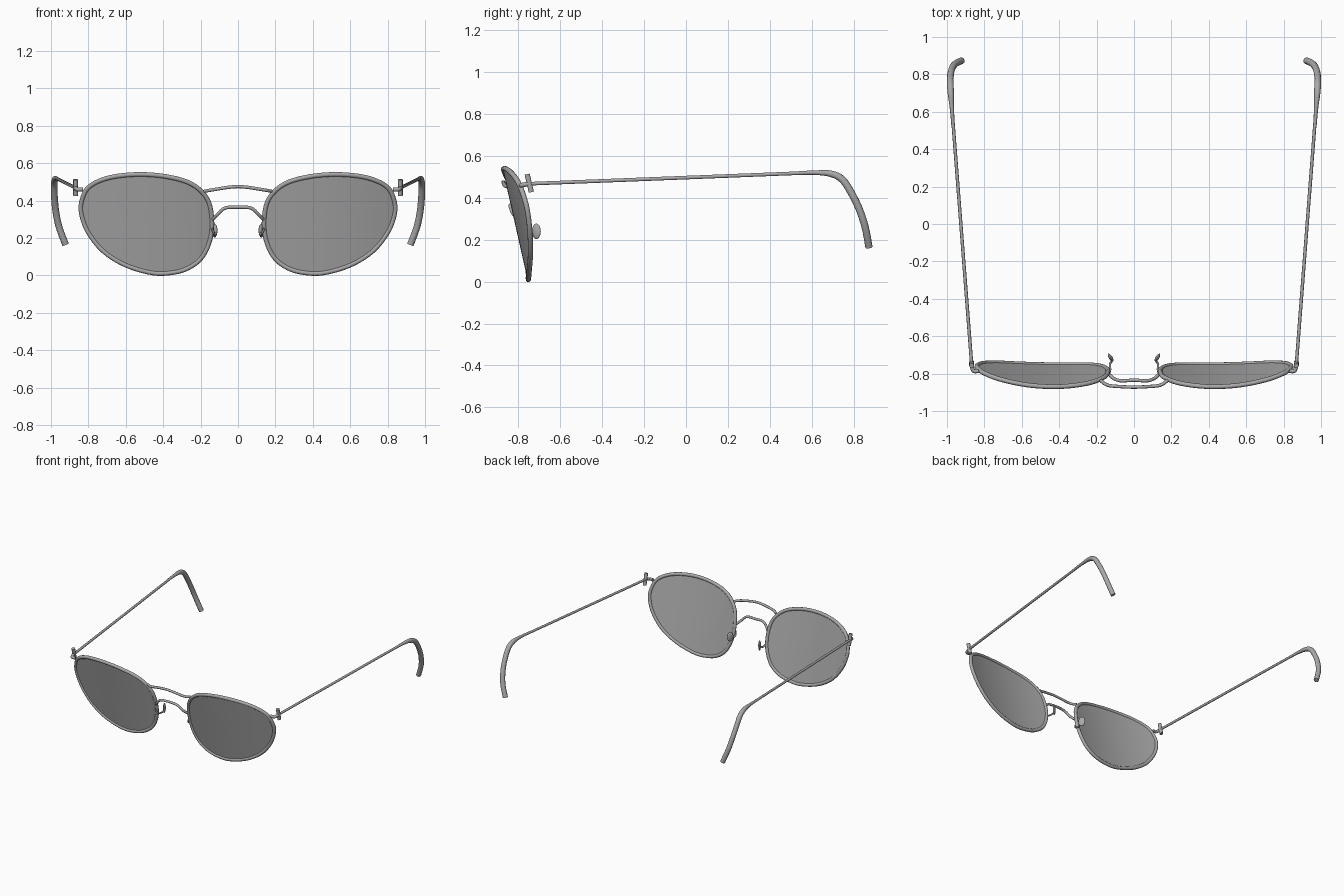
import bpy, bmesh, math
from mathutils import Vector, Matrix

cube = bpy.data.objects.get("Cube")
if cube:
    bpy.data.objects.remove(cube, do_unlink=True)


def material(name, value):
    m = bpy.data.materials.new(name)
    m.use_nodes = True
    colour = (value, value, value, 1)
    m.diffuse_color = colour
    m.node_tree.nodes["Principled BSDF"].inputs["Base Color"].default_value = colour
    return m


GREY = material("neutral grey", 0.4)


def smooth_path(points, steps, cyclic=False):
    """Smooth curve through the points (any dimension)."""
    pts = [Vector(p) for p in points]
    n = len(pts)
    get = (lambda i: pts[i % n]) if cyclic else (lambda i: pts[max(0, min(n - 1, i))])
    out = []
    for i in range(n if cyclic else n - 1):
        a, b, c, d = (get(i + k) for k in (-1, 0, 1, 2))
        for s in range(steps):
            t = s / steps
            out.append(0.5 * (2 * b + (c - a) * t + (2 * a - 5 * b + 4 * c - d) * t ** 2
                              + (3 * b - a - 3 * c + d) * t ** 3))
    return out if cyclic else out + [pts[-1]]


def finish(obj):
    obj.data.materials.clear()
    obj.data.materials.append(GREY)
    bpy.ops.object.select_all(action="DESELECT")
    obj.select_set(True)
    bpy.context.view_layer.objects.active = obj
    bpy.ops.object.convert(target="MESH")
    bpy.ops.object.shade_smooth_by_angle(angle=math.radians(40))


def tube(name, points, steps=6, cyclic=False):
    """Round wire through points given as x, y, z, radius."""
    path = smooth_path(points, steps, cyclic)
    curve = bpy.data.curves.new(name, "CURVE")
    curve.dimensions = "3D"
    curve.bevel_depth = 1
    curve.bevel_resolution = 3
    curve.use_fill_caps = True
    spline = curve.splines.new("POLY")
    spline.points.add(len(path) - 1)
    spline.use_cyclic_u = cyclic
    for p, v in zip(spline.points, path):
        p.co = (v[0], v[1], v[2], 1)
        p.radius = v[3]
    obj = bpy.data.objects.new(name, curve)
    bpy.context.collection.objects.link(obj)
    finish(obj)


def mesh_object(name, bm):
    bmesh.ops.recalc_face_normals(bm, faces=bm.faces)
    mesh = bpy.data.meshes.new(name)
    bm.to_mesh(mesh)
    bm.free()
    obj = bpy.data.objects.new(name, mesh)
    bpy.context.collection.objects.link(obj)
    return obj


def lens_y(x, z):
    """Tilted, wrapped surface that lens and rim both follow."""
    return -0.75 - 0.225 * z + 0.36 * (abs(x) - 0.4) ** 2


# Outline of one lens seen from the front
OUTLINE = [(0.14, 0.30), (0.165, 0.41), (0.25, 0.49), (0.39, 0.53), (0.55, 0.54),
           (0.70, 0.52), (0.80, 0.47), (0.837, 0.39), (0.835, 0.32), (0.80, 0.23),
           (0.72, 0.13), (0.60, 0.055), (0.46, 0.014), (0.36, 0.014), (0.27, 0.038),
           (0.195, 0.095), (0.15, 0.19)]


def lens(name, s):
    ring = smooth_path(OUTLINE, 5, True)
    centre = Vector((0.46, 0.29))
    bm = bmesh.new()
    rows = []
    for k in range(1, 9):
        row = []
        for p in ring:
            x, z = centre.lerp(p, k / 8)
            row.append(bm.verts.new((s * x, lens_y(x, z), z)))
        rows.append(row)
    mid = bm.verts.new((s * centre.x, lens_y(*centre), centre.y))
    n = len(ring)
    for i in range(n):
        j = (i + 1) % n
        bm.faces.new((mid, rows[0][i], rows[0][j]))
        for a, b in zip(rows, rows[1:]):
            bm.faces.new((a[i], b[i], b[j], a[j]))
    obj = mesh_object(name, bm)
    solid = obj.modifiers.new("thickness", "SOLIDIFY")
    solid.thickness = 0.008
    solid.offset = 0
    finish(obj)


def nose_pad(name, s):
    bm = bmesh.new()
    bmesh.ops.create_uvsphere(bm, u_segments=20, v_segments=12, radius=1)
    bm.transform(Matrix.Translation((s * 0.125, -0.714, 0.24))
                 @ Matrix.Rotation(s * math.radians(-32), 4, "Z")
                 @ Matrix.Diagonal((0.010, 0.024, 0.037, 1)))
    finish(mesh_object(name, bm))


for side, s in (("left", 1), ("right", -1)):
    # Lens with its wire rim
    lens(side + "_lens", s)
    tube(side + "_rim", [(s * x, lens_y(x, z), z, 0.0125) for x, z in OUTLINE], 5, True)

    # Nose pad on a bent wire
    tube(side + "_pad_arm", [(s * x, y, z, 0.006) for x, y, z in (
        (0.14, -0.80, 0.25), (0.128, -0.785, 0.225), (0.128, -0.75, 0.215),
        (0.118, -0.73, 0.225), (0.125, -0.716, 0.24))])
    nose_pad(side + "_nose_pad", s)

    # Hinge: short lug and upright barrel
    tube(side + "_hinge_lug", [(s * x, y, z, 0.011) for x, y, z in (
        (0.83, -0.785, 0.46), (0.858, -0.785, 0.46), (0.87, -0.75, 0.467))])
    tube(side + "_hinge_barrel", [(s * 0.868, -0.758, 0.513, 0.013),
                                  (s * 0.868, -0.738, 0.427, 0.013)], 1)

    # Slim temple and thicker curved ear tip
    tube(side + "_temple", [(s * 0.868, -0.75, 0.467, 0.009),
                            (s * 0.972, 0.60, 0.52, 0.009)], 1)
    tube(side + "_ear_tip", [(s * x, y, z, r) for x, y, z, r in (
        (0.967, 0.52, 0.517, 0.009), (0.973, 0.61, 0.52, 0.011),
        (0.979, 0.69, 0.515, 0.016), (0.982, 0.745, 0.488, 0.018),
        (0.982, 0.785, 0.43, 0.018), (0.975, 0.825, 0.35, 0.018),
        (0.957, 0.855, 0.26, 0.018), (0.922, 0.873, 0.165, 0.018))])

# Two bridge wires joining the rims
half_top = [(0.18, -0.835, 0.45), (0.14, -0.862, 0.457), (0.06, -0.87, 0.47)]
half_low = [(0.135, -0.80, 0.30), (0.11, -0.825, 0.325), (0.07, -0.838, 0.36)]
for name, half, mid in (("upper_bridge", half_top, (0, -0.872, 0.475)),
                        ("lower_bridge", half_low, (0, -0.835, 0.365))):
    path = half + [mid] + [(-x, y, z) for x, y, z in reversed(half)]
    tube(name, [(*p, 0.009) for p in path])
